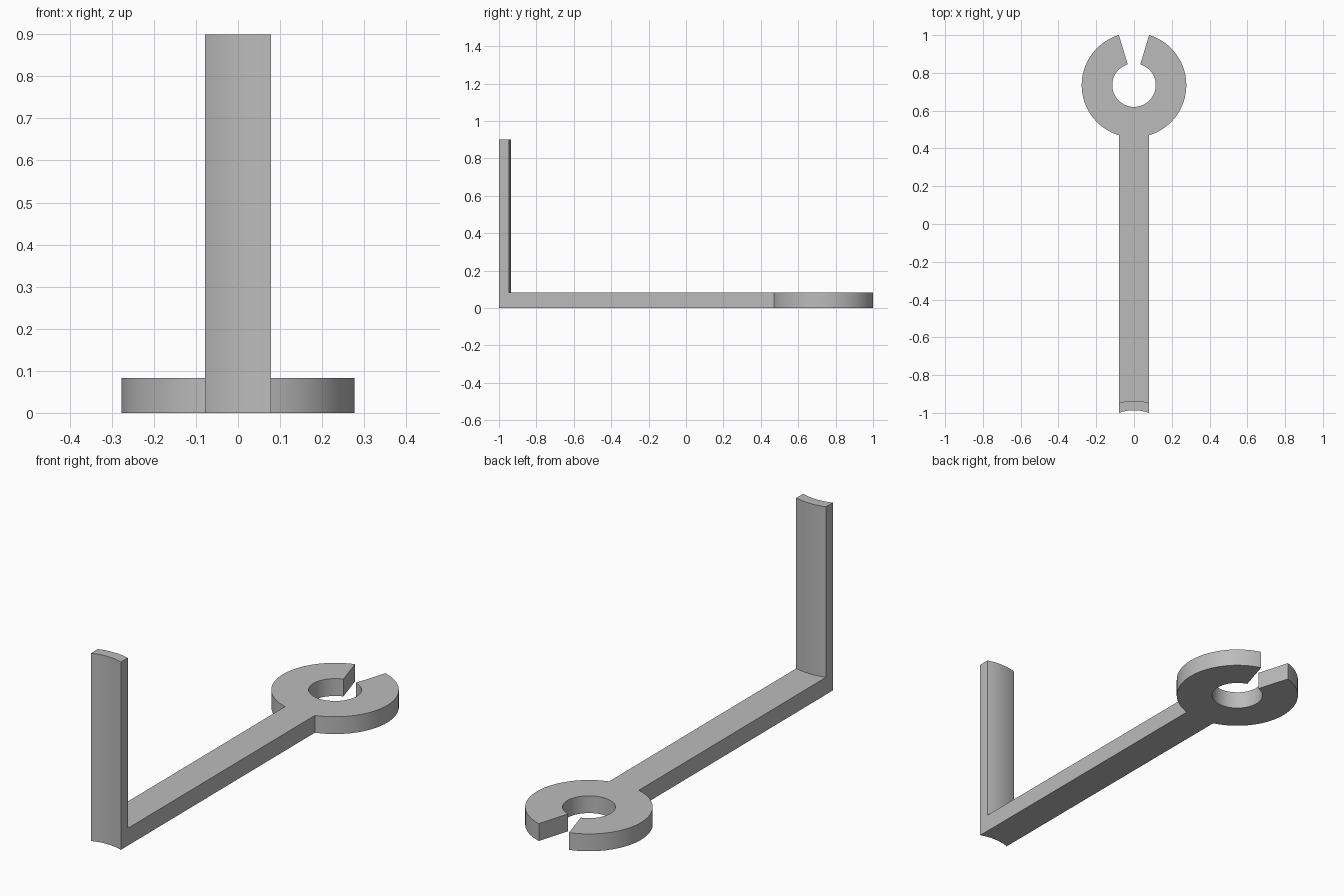
import bpy, bmesh
from math import sin, cos, asin, pi, radians

cube = bpy.data.objects.get("Cube")
if cube:
    bpy.data.objects.remove(cube, do_unlink=True)

HALF = 0.079                     # half width of arm and upright
BASE_H, TOP_H = 0.083, 0.9
RING_Y, R_OUT, R_IN = 0.735, 0.277, 0.115
BEND_Y, BEND_FRONT, BEND_BACK = -1.216, 0.23, 0.28


def arc(cy, r, a0, a1, n):
    """Points on a circle centred on x = 0, angles measured from +y towards +x."""
    return [(r * sin(a0 + (a1 - a0) * i / n), cy + r * cos(a0 + (a1 - a0) * i / n))
            for i in range(n + 1)]


# grey metal
grey = bpy.data.materials.new("grey_metal")
grey.use_nodes = True
colour = (0.5, 0.5, 0.5, 1)
grey.diffuse_color = colour
grey.node_tree.nodes["Principled BSDF"].inputs["Base Color"].default_value = colour

bm = bmesh.new()


def make_verts(points):
    return [bm.verts.new((x, y, 0)) for x, y in points]


# curved footprint of the upright plate
a_front, a_back = asin(HALF / BEND_FRONT), asin(HALF / BEND_BACK)
front = make_verts(arc(BEND_Y, BEND_FRONT, -a_front, a_front, 12))
back = make_verts(arc(BEND_Y, BEND_BACK, -a_back, a_back, 12))

# arm running into an open ring with a radial slot
slot = radians(16.8)
neck = pi - asin(HALF / R_OUT)
right_outer = arc(RING_Y, R_OUT, neck, slot, 40)
inner = arc(RING_Y, R_IN, slot, 2 * pi - slot, 64)
left_outer = arc(RING_Y, R_OUT, -slot, -neck, 40)
ring = make_verts(right_outer + inner + left_outer)

plate_face = bm.faces.new(front + back[::-1])
arm_face = bm.faces.new(back + ring)

# raise the arm and plate together, then the plate alone
bmesh.ops.recalc_face_normals(bm, faces=bm.faces[:])


def raise_faces(faces, height):
    result = bmesh.ops.extrude_face_region(bm, geom=faces)["geom"]
    for v in result:
        if isinstance(v, bmesh.types.BMVert):
            v.co.z = height
    return [f for f in result if isinstance(f, bmesh.types.BMFace)]


tops = raise_faces([plate_face, arm_face], BASE_H)
plate_top = min(tops, key=lambda f: f.calc_center_median().y)
raise_faces([plate_top], TOP_H)
bmesh.ops.recalc_face_normals(bm, faces=bm.faces[:])

mesh = bpy.data.meshes.new("bracket_with_open_ring")
bm.to_mesh(mesh)
bm.free()
mesh.materials.append(grey)
bracket = bpy.data.objects.new("bracket_with_open_ring", mesh)
bpy.context.collection.objects.link(bracket)

bpy.ops.object.select_all(action="DESELECT")
bracket.select_set(True)
bpy.context.view_layer.objects.active = bracket
bpy.ops.object.shade_smooth_by_angle(angle=radians(30))
